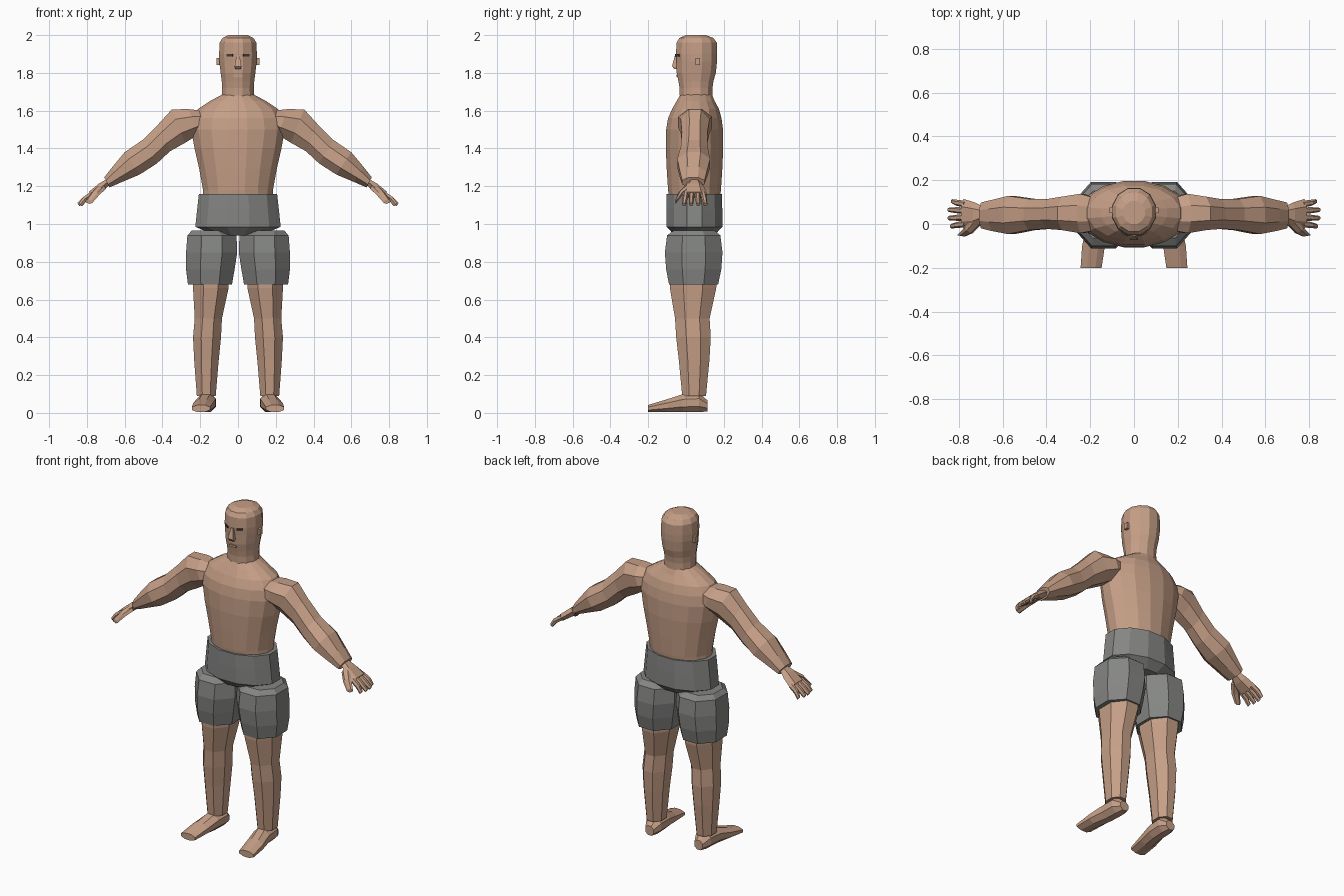
import bpy, bmesh, math
from mathutils import Vector, Matrix


def material(name, rgb):
    m = bpy.data.materials.new(name)
    m.diffuse_color = (*rgb, 1)
    return m


SKIN = material("skin", (0.56, 0.345, 0.24))
CLOTH = material("grey_cloth", (0.235, 0.24, 0.23))
DARK = material("dark_eye", (0.06, 0.05, 0.045))


def finish(name, bm, mat, mirror):
    bmesh.ops.recalc_face_normals(bm, faces=bm.faces)
    me = bpy.data.meshes.new(name)
    bm.to_mesh(me)
    bm.free()
    me.materials.append(mat)
    ob = bpy.data.objects.new(name, me)
    bpy.context.collection.objects.link(ob)
    if mirror:
        mod = ob.modifiers.new("mirror", 'MIRROR')
        mod.use_mirror_merge = False
    return ob


def loft(name, rings, mat, n=8, mirror=False):
    """Skin rings of (centre, half axis u, half axis v) with n flat sides."""
    bm = bmesh.new()
    k = 1 / math.cos(math.pi / n)
    loops = []
    for c, u, v in rings:
        c, u, v = Vector(c), Vector(u), Vector(v)
        loops.append([bm.verts.new(c + k * (u * math.cos(a) + v * math.sin(a)))
                      for a in [(i + 0.5) * math.tau / n for i in range(n)]])
    for a, b in zip(loops, loops[1:]):
        for i in range(n):
            j = (i + 1) % n
            bm.faces.new((a[i], a[j], b[j], b[i]))
    bm.faces.new(loops[0])
    bm.faces.new(loops[-1])
    return finish(name, bm, mat, mirror)


def level(z, x0, x1, y0, y1):
    """Horizontal ring from its x and y extents."""
    return ((x0 + x1) / 2, (y0 + y1) / 2, z), ((x1 - x0) / 2, 0, 0), (0, (y1 - y0) / 2, 0)


def limb(top, bottom, y0, y1):
    """Slanted arm ring from its top and bottom points in xz and its y extent."""
    (tx, tz), (bx, bz) = top, bottom
    return (((tx + bx) / 2, (y0 + y1) / 2, (tz + bz) / 2),
            ((tx - bx) / 2, 0, (tz - bz) / 2), (0, (y1 - y0) / 2, 0))


def plate(name, centre, size, mat, rot=0.0, mirror=True):
    bm = bmesh.new()
    bmesh.ops.create_cube(bm, size=1, matrix=Matrix.Translation(centre)
                          @ Matrix.Rotation(rot, 4, 'Z') @ Matrix.Diagonal((*size, 1)))
    return finish(name, bm, mat, mirror)


# torso, from waist to the base of the neck
loft("torso", [level(z, -x, x, y0, y1) for z, x, y0, y1 in (
    (1.10, .185, -.085, .175), (1.18, .185, -.095, .185), (1.29, .205, -.102, .192),
    (1.40, .23, -.107, .197), (1.50, .248, -.105, .196), (1.56, .24, -.095, .188),
    (1.61, .21, -.073, .174), (1.65, .15, -.05, .152), (1.685, .085, -.03, .138))], SKIN, 16)

# neck and head
loft("head", [level(z, -x, x, y0, y1) for z, x, y0, y1 in (
    (1.64, .088, -.032, .14), (1.72, .084, -.034, .14), (1.755, .086, -.04, .145),
    (1.80, .092, -.049, .158), (1.86, .099, -.05, .164), (1.90, .10, -.053, .165),
    (1.96, .097, -.05, .163), (1.985, .082, -.035, .145), (2.0, .05, 0, .105))], SKIN, 12)

# nose, lips, ears and eyes
loft("nose", [level(1.895, -.008, .008, -.058, -.035), level(1.835, -.018, .018, -.074, -.035),
              level(1.82, -.015, .015, -.062, -.035)], SKIN, 4)
plate("lips", (0, -.047, 1.785), (.045, .008, .012), SKIN, mirror=False)
plate("ears", (.104, .062, 1.86), (.018, .025, .036), SKIN)
plate("eyes", (.043, -.044, 1.893), (.036, .009, .012), DARK, math.radians(32))

# arms
loft("arms", [limb(*r) for r in (
    ((.19, 1.60), (.17, 1.50), -.03, .12),
    ((.26, 1.608), (.215, 1.47), -.042, .138),
    ((.35, 1.607), (.28, 1.43), -.028, .125),
    ((.42, 1.53), (.36, 1.385), -.022, .113),
    ((.505, 1.445), (.43, 1.32), -.028, .115),
    ((.60, 1.38), (.52, 1.262), -.046, .128),
    ((.665, 1.302), (.615, 1.222), -.032, .11),
    ((.708, 1.247), (.68, 1.194), -.02, .098))], SKIN, 8, True)

# hands: palm, four fingers and a thumb
loft("palms", [limb((.70, 1.235), (.68, 1.207), .015, .075),
               limb((.735, 1.215), (.712, 1.175), -.005, .09),
               limb((.79, 1.17), (.768, 1.138), -.015, .105)], SKIN, 6, True)
for i, (y, ye, x) in enumerate(((.091, .103, .83), (.061, .065, .845),
                                (.03, .027, .845), (0, -.01, .835))):
    loft("fingers_%d" % (i + 1), [
        ((.77, y, 1.16), (.008, 0, .012), (0, .013, 0)),
        ((.81, (y + ye) / 2, 1.133), (.008, 0, .011), (0, .012, 0)),
        ((x, ye, 1.103), (.006, 0, .009), (0, .009, 0))], SKIN, 6, True)
loft("thumbs", [((.72, .01, 1.195), (.016, .014, 0), (.008, 0, .014)),
                ((.755, -.03, 1.16), (.015, .011, 0), (.008, 0, .014)),
                ((.79, -.054, 1.118), (.016, .003, 0), (.005, 0, .01))], SKIN, 6, True)

# shorts: waist part and wide legs
loft("shorts_waist", [level(z, -x, x, y0, y1) for z, x, y0, y1 in (
    (1.16, .207, -.103, .19), (1.08, .216, -.104, .192),
    (.985, .226, -.103, .193), (.94, .12, -.06, .15))], CLOTH, 12)
loft("shorts_legs", [level(*r) for r in (
    (.965, .05, .245, -.065, .15), (.94, .008, .268, -.10, .182),
    (.85, .004, .275, -.112, .193), (.76, .018, .275, -.105, .187),
    (.68, .032, .265, -.09, .17))], CLOTH, 8, True)

# legs
loft("legs", [level(*r) for r in (
    (.80, .045, .245, -.09, .165), (.66, .05, .238, -.085, .16),
    (.50, .085, .229, -.058, .125), (.40, .09, .238, -.052, .131),
    (.28, .102, .232, -.038, .124), (.09, .118, .218, -.02, .106))], SKIN, 8, True)

# feet, lofted from heel to toes
loft("feet", [((x, y, (z0 + z1) / 2), (w, 0, 0), (0, 0, (z1 - z0) / 2)) for y, x, w, z0, z1 in (
    (.115, .165, .028, .008, .065), (.07, .166, .05, .004, .105),
    (-.015, .17, .05, .004, .10), (-.10, .185, .052, .004, .072),
    (-.20, .196, .048, .004, .042))], SKIN, 8, True)
